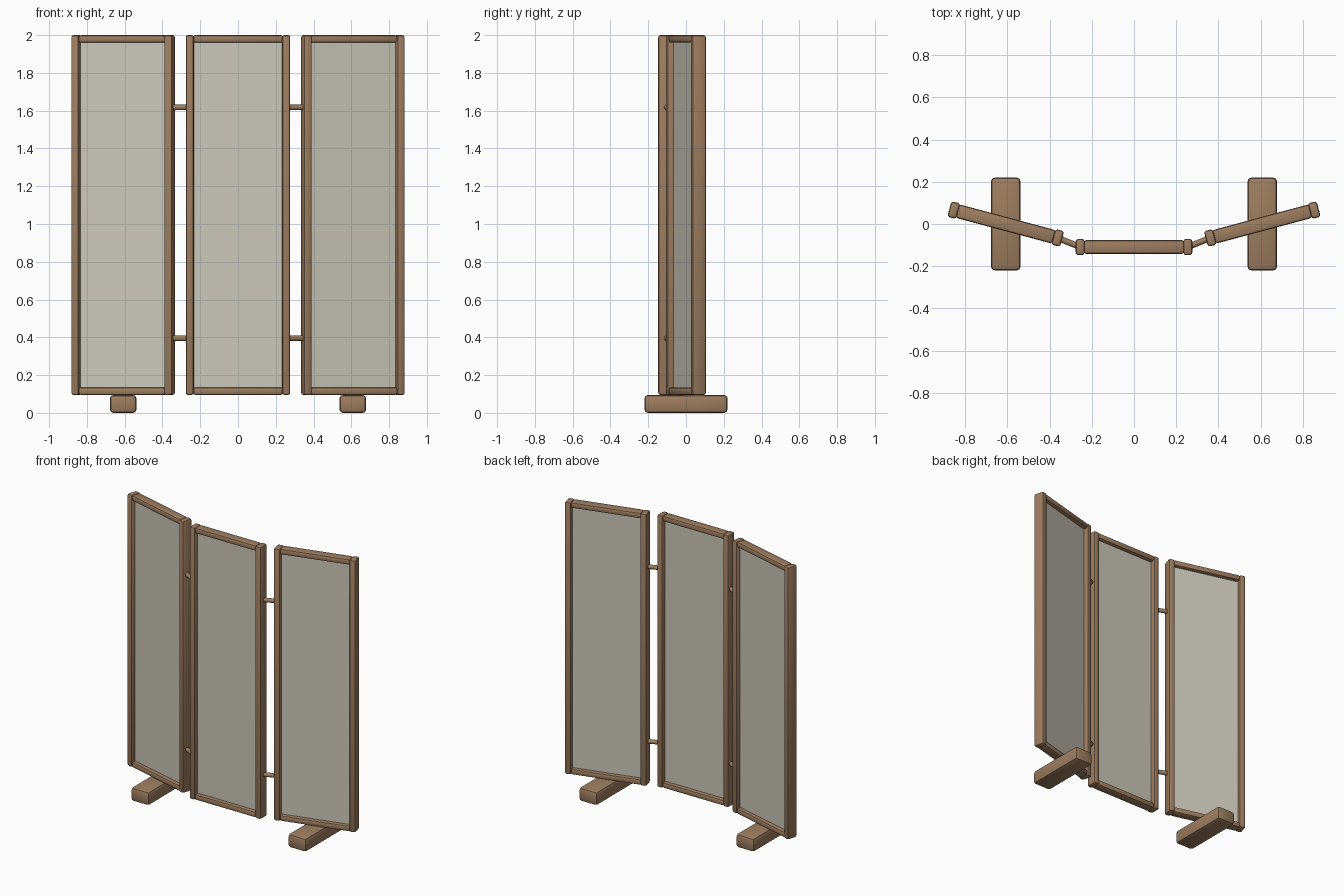
import bpy
from math import radians
from mathutils import Matrix, Vector

old = bpy.data.objects.get("Cube")
if old:
    bpy.data.objects.remove(old, do_unlink=True)


def material(name, rgb):
    m = bpy.data.materials.new(name)
    m.use_nodes = True
    m.diffuse_color = (*rgb, 1)
    m.node_tree.nodes["Principled BSDF"].inputs["Base Color"].default_value = (*rgb, 1)
    return m


WOOD = material("brown wood", (0.34, 0.205, 0.115))
CLOTH = material("pale cloth", (0.60, 0.58, 0.49))


def smooth(ob):
    bpy.ops.object.select_all(action="DESELECT")
    ob.select_set(True)
    bpy.context.view_layer.objects.active = ob
    bpy.ops.object.shade_smooth_by_angle(angle=radians(30))


def box(name, size, place, mat, bevel=0, segments=2):
    bpy.ops.mesh.primitive_cube_add(size=1)
    ob = bpy.context.object
    ob.name = name
    ob.data.transform(Matrix.Diagonal((*size, 1)))
    ob.data.materials.append(mat)
    ob.matrix_world = place
    if bevel:
        mod = ob.modifiers.new("rounded edges", "BEVEL")
        mod.width, mod.segments = bevel, segments
        bpy.ops.object.modifier_apply(modifier=mod.name)
        smooth(ob)
    return ob


def rod(name, a, b, radius):
    a, b = Vector(a), Vector(b)
    bpy.ops.mesh.primitive_cylinder_add(vertices=16, radius=radius, depth=(b - a).length,
                                        location=(a + b) / 2)
    ob = bpy.context.object
    ob.name = name
    ob.rotation_euler = (b - a).to_track_quat("Z", "Y").to_euler()
    ob.data.materials.append(WOOD)
    smooth(ob)


BOTTOM, TOP = 0.095, 2.0
MID = (BOTTOM + TOP) / 2
HALF = 0.255        # panel centre to post centre
RAIL = 0.04


# One framed panel: two posts, two rails and the infill sheet
def panel(side, x, y, angle):
    base = Matrix.Translation((x, y, 0)) @ Matrix.Rotation(radians(angle), 4, "Z")

    def at(px, pz):
        return base @ Matrix.Translation((px, 0, pz))

    for tag, s in (("left", 1), ("right", -1)):
        box(f"{side}_panel_{tag}_post", (0.043, 0.076, TOP - BOTTOM), at(s * HALF, MID), WOOD, 0.012)
    for tag, z in (("top", TOP - RAIL / 2), ("bottom", BOTTOM + RAIL / 2)):
        box(f"{side}_panel_{tag}_rail", (0.474, 0.066, RAIL), at(0, z), WOOD, 0.012)
    box(f"{side}_panel_sheet", (0.47, 0.012, TOP - BOTTOM - 2 * RAIL + 0.006), at(0, MID), CLOTH)


panel("centre", 0, -0.109, 0)
for side, s in (("left", 1), ("right", -1)):
    panel(side, s * 0.608, 0, s * 15)
    # Floor foot
    box(f"{side}_foot", (0.14, 0.44, 0.095), Matrix.Translation((s * 0.608, 0, 0.0475)), WOOD, 0.018)
    # Connecting rods between neighbouring posts
    for tag, z in (("upper", 1.617), ("lower", 0.395)):
        rod(f"{side}_{tag}_connector", (s * HALF, -0.109, z), (s * 0.362, -0.066, z), 0.0145)
